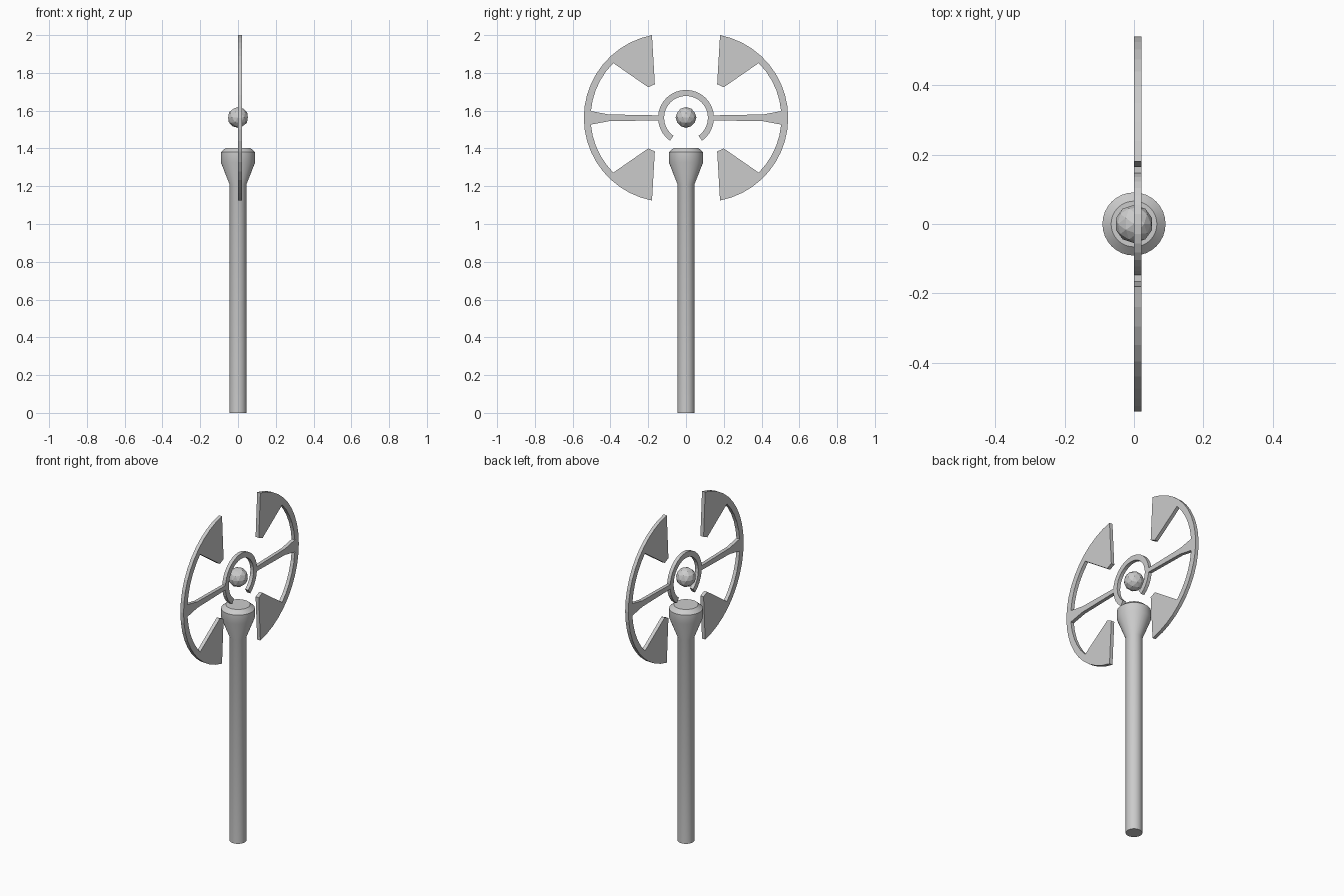
import bpy, bmesh
from math import sin, cos, radians, pi

if "Cube" in bpy.data.objects:
    bpy.data.objects.remove(bpy.data.objects["Cube"])

CZ = 1.562      # height of the wheel centre
THICK = 0.021   # plate thickness, from x = 0 towards +x


def finish(name, bm, smooth=False):
    bmesh.ops.recalc_face_normals(bm, faces=bm.faces)
    me = bpy.data.meshes.new(name)
    bm.to_mesh(me)
    bm.free()
    ob = bpy.data.objects.new(name, me)
    bpy.context.collection.objects.link(ob)
    if smooth:
        bpy.ops.object.select_all(action='DESELECT')
        ob.select_set(True)
        bpy.context.view_layer.objects.active = ob
        bpy.ops.object.shade_smooth_by_angle(angle=radians(30))
    return ob


def arc(cy, r, a0, a1, n):
    angles = [radians(a0 + (a1 - a0) * i / n) for i in range(n + 1)]
    return [(cy + r * cos(a), r * sin(a)) for a in angles]


def plate(name, outline):
    """Extrude a (y, z) outline, given relative to the wheel centre, along x."""
    bm = bmesh.new()
    face = bm.faces.new([bm.verts.new((0, y, CZ + z)) for y, z in outline])
    ext = bmesh.ops.extrude_face_region(bm, geom=[face], use_keep_orig=True)
    verts = [g for g in ext['geom'] if isinstance(g, bmesh.types.BMVert)]
    bmesh.ops.translate(bm, verts=verts, vec=(THICK, 0, 0))
    return finish(name, bm)


def lathe(name, profile, sides=32):
    bm = bmesh.new()
    rings = [[bm.verts.new((r * cos(2 * pi * i / sides), r * sin(2 * pi * i / sides), z))
              for i in range(sides)] for r, z in profile]
    for lo, hi in zip(rings, rings[1:]):
        for i in range(sides):
            j = (i + 1) % sides
            bm.faces.new((lo[i], lo[j], hi[j], hi[i]))
    bm.faces.new(rings[0])
    bm.faces.new(rings[-1])
    return finish(name, bm, True)


# Handle with flared cap
lathe("staff_pole", [(0.045, 0), (0.045, 1.21), (0.091, 1.327),
                     (0.091, 1.38), (0.066, 1.402)])

# Floating faceted orb
bm = bmesh.new()
bmesh.ops.create_icosphere(bm, subdivisions=2, radius=0.055)
bmesh.ops.translate(bm, verts=bm.verts, vec=(0, 0, CZ + 0.002))
finish("orb", bm)

# Open ring around the orb
plate("hub_ring", arc(0, 0.148, -55, 235, 26) + arc(0, 0.116, 235, -55, 26))

# Half wheels: rim, two blades and a flared spoke
lower = [(0.165, -0.178), (0.2, -0.162)] + arc(0.095, 0.41, -45, -5, 5) \
    + [(0.41, -0.018), (0.14, -0.013)]
upper = [(y, -z) for y, z in reversed(lower)]
half = arc(0.095, 0.446, 79, -79, 20) + lower + upper
for side, name in ((1, "half_wheel_right"), (-1, "half_wheel_left")):
    plate(name, [(side * y, z) for y, z in half])
